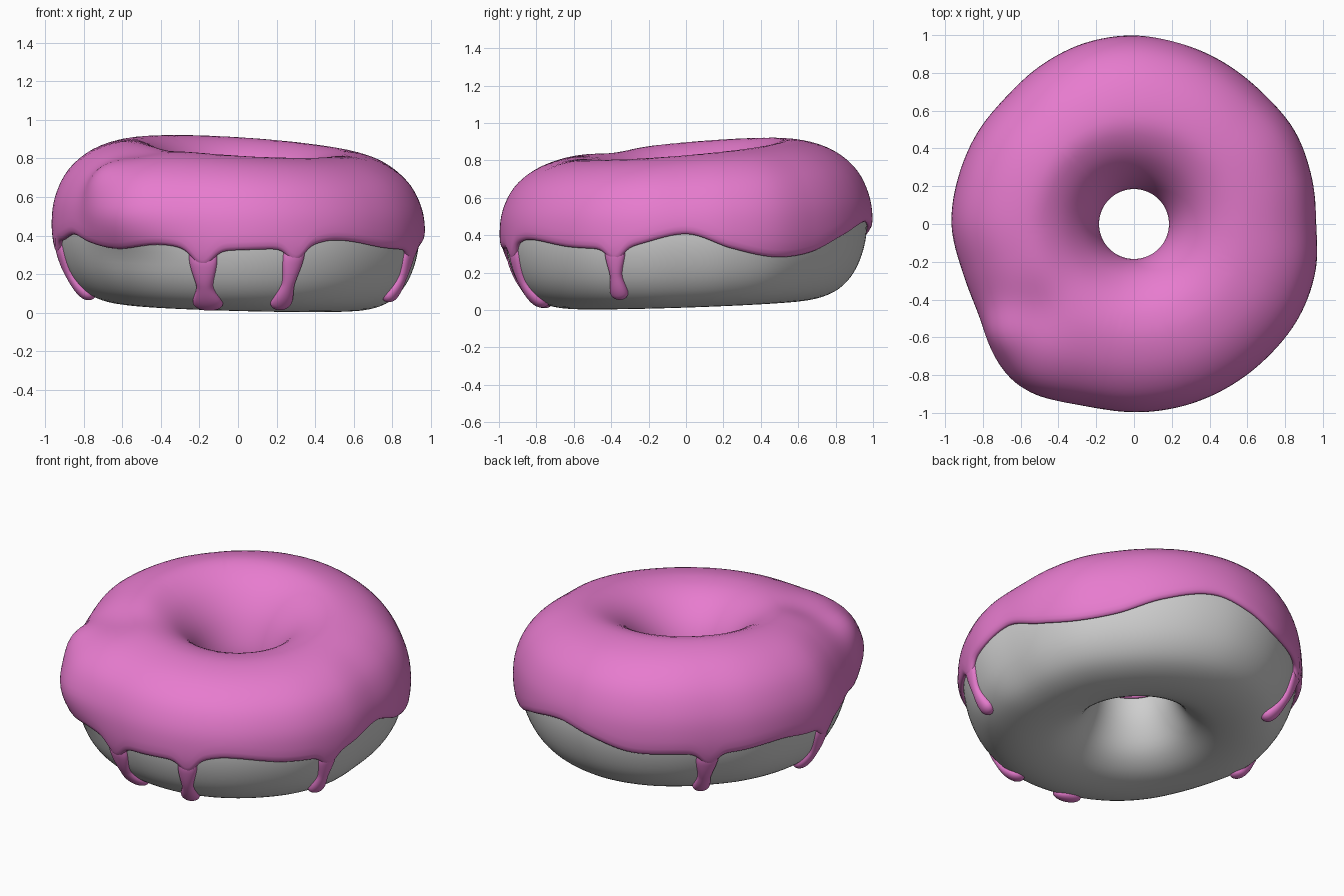
import bpy, math
from mathutils import Vector

if "Cube" in bpy.data.objects:
    bpy.data.objects.remove(bpy.data.objects["Cube"])

# ---------- materials ----------
def material(name, rgb):
    m = bpy.data.materials.new(name)
    m.diffuse_color = (*rgb, 1)
    m.use_nodes = True
    m.node_tree.nodes["Principled BSDF"].inputs["Base Color"].default_value = m.diffuse_color
    return m

PINK = material("pink_icing", (0.80, 0.20, 0.62))
GREY = material("grey_dough", (0.62, 0.62, 0.62))

# ---------- shape description ----------
# dough cross-section (radius, height), starting in the hole and running under, out and over
PROFILE = [(.214, .42), (.235, .27), (.31, .12), (.42, .035), (.55, .005), (.68, .015),
           (.79, .065), (.87, .16), (.92, .29), (.938, .43), (.92, .57), (.85, .70),
           (.72, .795), (.55, .832), (.41, .785), (.30, .68), (.235, .55)]
N = len(PROFILE)
# plan outline radius every 15 degrees
OUTLINE = [.968, .975, .985, .975, .98, .99, 1.0, .995, .976, .957, .962, .965,
           .968, .945, .945, .968, .985, .99, .998, 1.0, 1.0, 1.0, 1.005, .995]
# icing edge: angle, height
EDGE = [(0, .42), (15, .345), (30, .30), (45, .325), (60, .41), (78, .485), (92, .45), (106, .40),
        (122, .40), (141, .39), (160, .415), (173, .39), (190, .39), (203, .42), (215, .38),
        (230, .35), (245, .37), (259, .34), (280, .345), (288, .35), (301, .39), (322, .35), (340, .35)]
# drips: start angle, end angle, tip height, neck half width, foot half width
DRIPS = [(259, 258.5, .03, .044, .08), (288, 285.5, .03, .034, .055),
         (337, 335.5, .065, .034, .05), (182, 181, .08, .038, .052), (133, 131, .09, .038, .05)]
THICK = 0.03

def smooth(a, b, x):
    t = min(1, max(0, (x - a) / (b - a)))
    return t * t * (3 - 2 * t)

def catmull(p, t):
    a, b, c, d = p
    return b + .5 * t * (c - a + t * (2*a - 5*b + 4*c - d + t * (3*(b - c) + d - a)))

def loop_value(vals, s):
    i = math.floor(s)
    return catmull([vals[(i + k) % len(vals)] for k in (-1, 0, 1, 2)], s - i)

RS = [p[0] for p in PROFILE]
ZS = [p[1] for p in PROFILE]
# lump on the front left shoulder and the shallow dip behind it
KNOB = Vector((-.70, -.57, .70))
DIP = Vector((-.52, -.46, .85))

def ang_diff(a, b):
    return (a - b + 180) % 360 - 180

def surface(deg, s):
    """Point on the uneven, slightly tilted dough ring."""
    r, z = loop_value(RS, s), loop_value(ZS, s)
    # the tilt of the top fades towards the outer shoulder
    r_top = r - 1.1 * max(0, r - .52)
    r_low = r
    w = smooth(.4, .9, r)
    r += (loop_value(OUTLINE, deg / 15) - .97) * w
    bump = math.exp(-(ang_diff(deg, 233) / 16.5) ** 2)
    r += .08 * bump * w * smooth(.25, .55, z)
    top = smooth(.42, .8, z)
    low = .025 * max(0, 1 - z / .45)
    lean = .043 * math.cos(math.radians(deg - 128)) * (1 - top) * r_low
    lean += .115 * math.cos(math.radians(deg - 126)) * top * r_top
    z = max(0, z + low + lean)
    a = math.radians(deg)
    return Vector((r * math.cos(a), r * math.sin(a), z))

def normal(deg, s):
    return (surface(deg + .5, s) - surface(deg - .5, s)).cross(
        surface(deg, s + .05) - surface(deg, s - .05)).normalized()

SIGN = 1 if normal(0, 9).x > 0 else -1

def lifted(deg, s, h):
    p = surface(deg, s)
    h += .035 * math.exp(-(p - KNOB).length_squared / .018)
    h -= .028 * math.exp(-(p - DIP).length_squared / .025)
    return p + normal(deg, s) * (SIGN * h)

def find_s(deg, z):
    """Profile position on the outer wall at a given height."""
    lo, hi = 4.8, 12.0
    for _ in range(22):
        mid = (lo + hi) / 2
        if surface(deg, mid).z < z:
            lo = mid
        else:
            hi = mid
    return lo

def edge_height(deg):
    """Smooth curve through the edge table, flared into the drips."""
    deg %= 360
    n = len(EDGE)
    pt = lambda i: (EDGE[i % n][0] + 360 * (i // n), EDGE[i % n][1])
    i = max(k for k in range(n) if EDGE[k][0] <= deg)
    p0, p1, p2, p3 = (pt(i + k) for k in (-1, 0, 1, 2))
    d = p2[0] - p1[0]
    t = (deg - p1[0]) / d
    m1 = (p2[1] - p0[1]) / (p2[0] - p0[0]) * d
    m2 = (p3[1] - p1[1]) / (p3[0] - p1[0]) * d
    z = ((2*t**3 - 3*t*t + 1) * p1[1] + (t**3 - 2*t*t + t) * m1
         + (3*t*t - 2*t**3) * p2[1] + (t**3 - t*t) * m2)
    for d in DRIPS:
        z -= (1.5 * d[3] + .02) * math.exp(-(ang_diff(deg, d[0]) / (70 * d[3] + 1)) ** 2)
    return z

def grid_object(name, rows, mat, wrap_u, wrap_v):
    nu, nv = len(rows), len(rows[0])
    faces = []
    for i in range(nu if wrap_u else nu - 1):
        for j in range(nv if wrap_v else nv - 1):
            k, l = (i + 1) % nu, (j + 1) % nv
            faces.append((i*nv + j, k*nv + j, k*nv + l, i*nv + l))
    if SIGN < 0:
        faces = [f[::-1] for f in faces]
    me = bpy.data.meshes.new(name)
    me.from_pydata([tuple(p) for r in rows for p in r], [], faces)
    me.materials.append(mat)
    me.polygons.foreach_set("use_smooth", [True] * len(me.polygons))
    ob = bpy.data.objects.new(name, me)
    bpy.context.collection.objects.link(ob)
    return ob

# ---------- dough ring ----------
M = 144
grid_object("dough", [[lifted(i * 360 / M, j * N / 68, 0) for j in range(68)] for i in range(M)],
            GREY, True, True)

# ---------- icing shell with rounded rims ----------
ROUND = [(0, -.3), (-.06, .1), (-.07, .35), (-.04, .65), (.03, .88), (.14, 1.0)]  # slide, lift
S_IN = 17.0
U = 480
rows = []
for i in range(U):
    deg = i * 360 / U
    s0 = find_s(deg, edge_height(deg))
    col = [(s0 + ds * 1.5, h) for ds, h in ROUND]
    a, b = s0 + .3, S_IN - .3
    col += [(a + (b - a) * k / 36, 1.0) for k in range(1, 36)]
    col += [(S_IN - ds * 1.5, h) for ds, h in reversed(ROUND)]
    rows.append([lifted(deg, s, THICK * h) for s, h in col])
grid_object("icing", rows, PINK, True, False)

# ---------- drips running down the side ----------
for n, (a0, a1, tip, neck, foot) in enumerate(DRIPS):
    s_top, s_tip = find_s(a0, edge_height(a0) + .09), find_s(a1, tip)
    rows = []
    L = 44
    for i in range(L + 1):
        t = 1 - (1 - i / L) ** 1.6
        deg = a0 + (a1 - a0) * t
        s = s_top + (s_tip - s_top) * t
        w = neck * (1 + .7 * smooth(.55, .15, t)) + (foot - neck) * smooth(.5, .85, t)
        cap = math.sqrt(max(0, 1 - (max(0, t - .84) / .16) ** 2))
        h = (THICK * 1.08 + .01 * smooth(.5, .85, t)) * cap * (.6 + .4 * smooth(0, .22, t))
        r = surface(deg, s).xy.length
        row = []
        for j in range(17):
            q = math.pi * j / 16
            d = deg + math.degrees(-math.cos(q) * max(.001, w * cap) / r)
            row.append(lifted(d, s, h * math.sin(q) ** .8 - .004))
        rows.append(row)
    # rows run downwards and across, so swap axes to match the ring grids
    cols = [[rows[i][j] for i in range(L, -1, -1)] for j in range(17)]
    grid_object(f"icing_drip_{n + 1}", cols, PINK, False, False)
